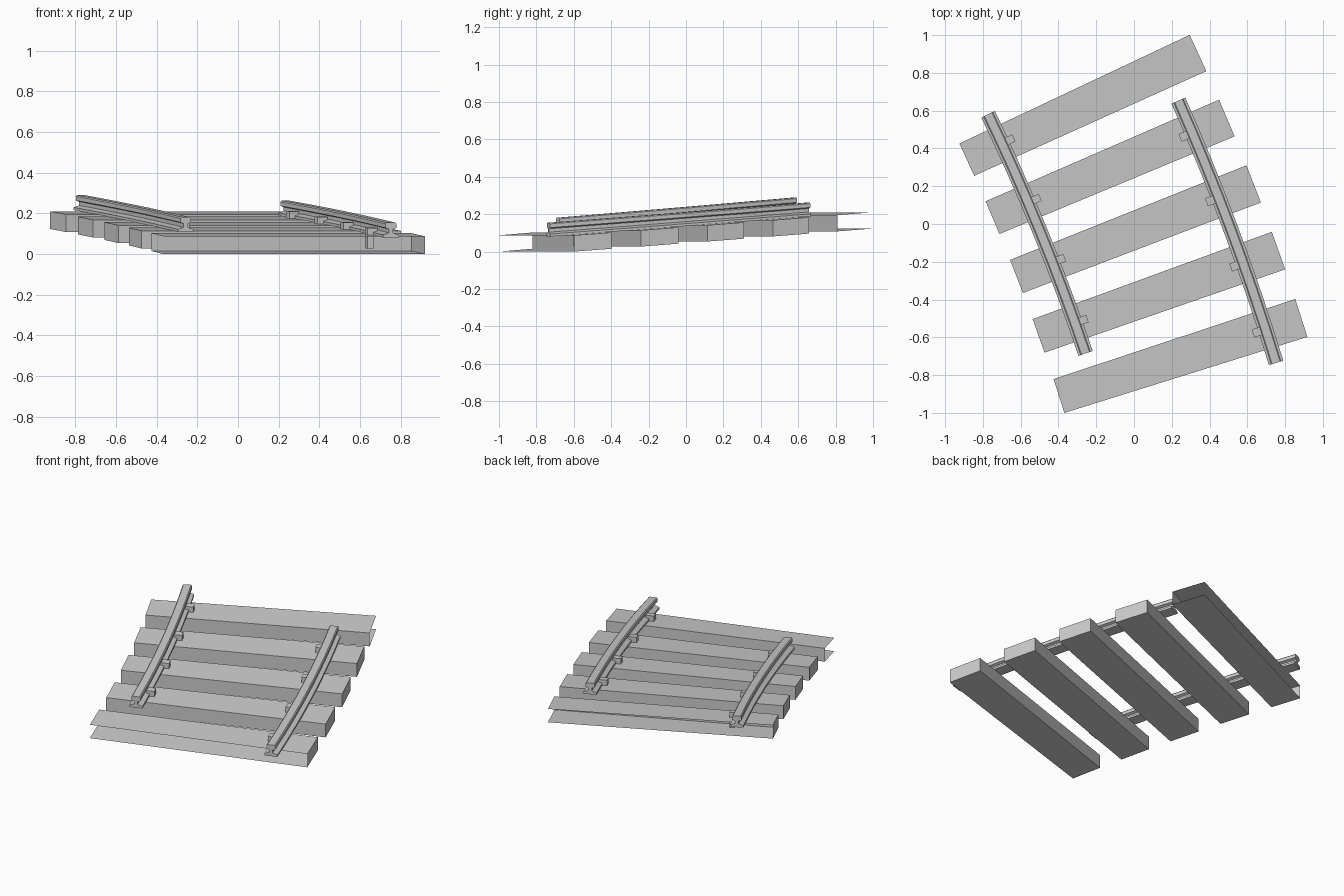
import bpy, bmesh
from math import radians, cos, sin

if "Cube" in bpy.data.objects:
    bpy.data.objects.remove(bpy.data.objects["Cube"])

# The track follows a wide arc climbing gently; one "step" = one sleeper spacing
R, MID, STEP = 11.8, radians(21.3), radians(1.73)
CX, CY = 0.006 - R * cos(MID), -0.0325 - R * sin(MID)


def place(step, off, h):
    """Track coordinates (steps along, offset across, height) to world."""
    a = MID + step * STEP
    return (CX + (R + off) * cos(a), CY + (R + off) * sin(a), 0.0616 + 0.027 * step + h)


def loft(name, profile, steps, caps=(True, True), skip=()):
    """Sweep an (offset, height) profile along the track, leaving out skipped sides."""
    bm = bmesh.new()
    rings = [[bm.verts.new(place(s, o, h)) for o, h in profile] for s in steps]
    n = len(profile)
    for a, b in zip(rings, rings[1:]):
        for i in range(n):
            if i not in skip:
                j = (i + 1) % n
                bm.faces.new((a[i], b[i], b[j], a[j]))
    if caps[0]:
        bm.faces.new(rings[0])
    if caps[1]:
        bm.faces.new(rings[-1][::-1])
    bmesh.ops.recalc_face_normals(bm, faces=bm.faces)
    me = bpy.data.meshes.new(name)
    bm.to_mesh(me)
    bm.free()
    ob = bpy.data.objects.new(name, me)
    bpy.context.collection.objects.link(ob)
    return ob


# Sleepers: wedge-shaped boxes; the first and last are open on two sides
L, T, W = 0.674, 0.087, 0.28
box = [(-L, 0), (L, 0), (L, T), (-L, T)]      # sides: bottom, right end, top, left end
for k in range(-2, 3):
    loft(f"sleeper_{k + 3}", box, (k - W, k + W), caps=(k != -2, k != 2),
         skip={-2: (3,), 2: (1,)}.get(k, ()))

# Rails: I-shaped section, staggered by one step
half = [(0.04, 0.087), (0.04, 0.1), (0.011, 0.11), (0.011, 0.128),
        (0.028, 0.134), (0.028, 0.154), (0.022, 0.16)]
section = half + [(-o, h) for o, h in reversed(half)]
SEG = 8
for name, off, start in (("left_rail", -0.47, -1.5), ("right_rail", 0.475, -2.5)):
    loft(name, [(off + o, h) for o, h in section],
         [start + 4 * i / SEG for i in range(SEG + 1)])

# Spikes: hooked heads on the inner flange of each rail
hook = [(0.04, 0.02), (0.07, 0.02), (0.07, 0.122), (0.018, 0.122), (0.018, 0.106), (0.04, 0.102)]
for side, off, sign, first in (("left", -0.47, 1, -1), ("right", 0.475, -1, -2)):
    for k in range(first, first + 4):
        loft(f"{side}_spike_{k - first + 1}", [(off + sign * o, h) for o, h in hook],
             (k - 0.06, k + 0.06))
